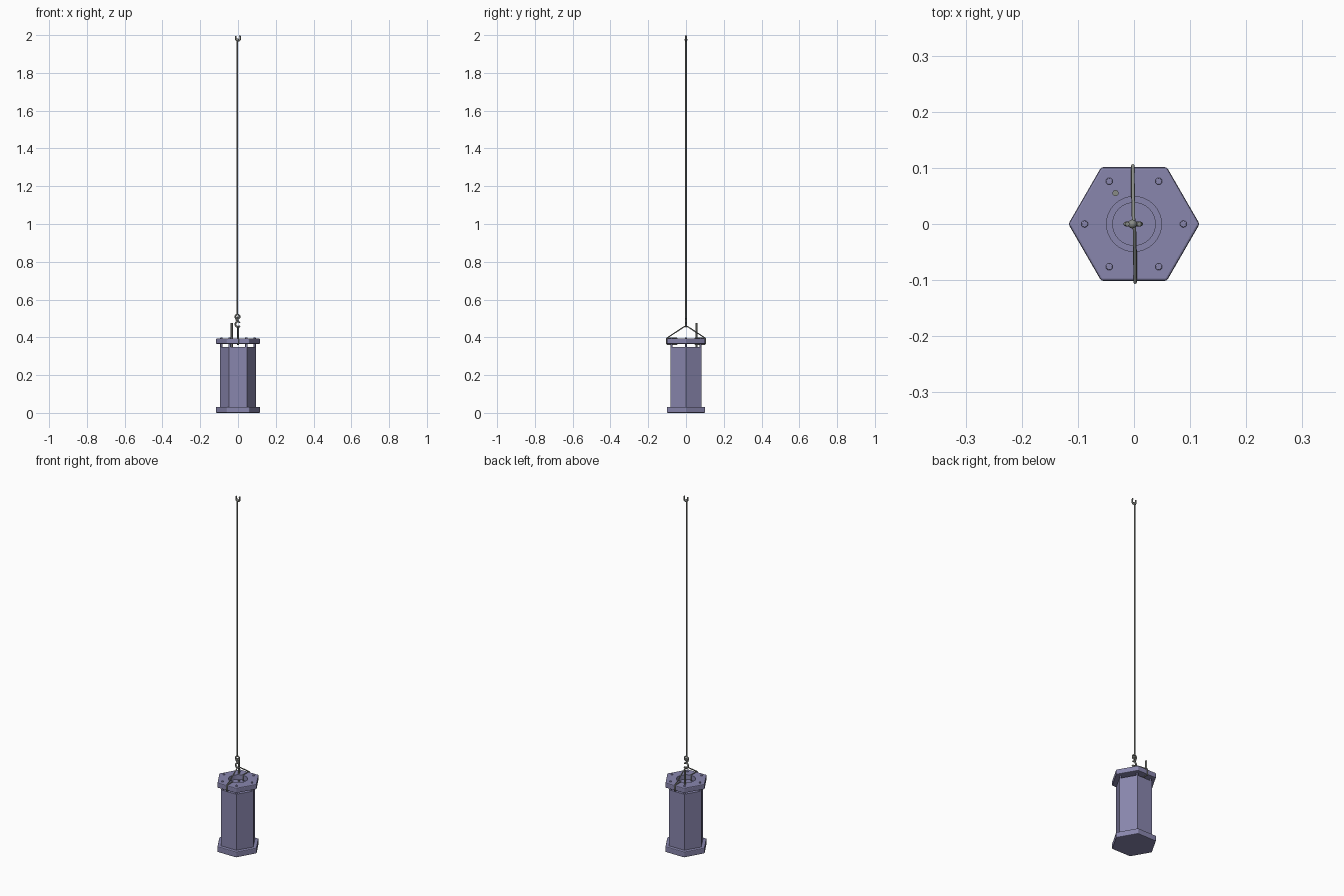
import bpy
from math import pi, sin, cos, radians

if "Cube" in bpy.data.objects:
    bpy.data.objects.remove(bpy.data.objects["Cube"])


def material(name, rgb):
    m = bpy.data.materials.new(name)
    m.diffuse_color = (*rgb, 1)
    m.use_nodes = True
    m.node_tree.nodes["Principled BSDF"].inputs["Base Color"].default_value = m.diffuse_color
    return m


PAINT = material("violet_paint", (0.25, 0.24, 0.42))
STEEL = material("steel", (0.25, 0.26, 0.24))


def prism(name, r, z0, z1, sides=6, at=(0, 0), mat=PAINT, bevel=0.0):
    bpy.ops.mesh.primitive_cylinder_add(vertices=sides, radius=r, depth=z1 - z0,
                                        location=(at[0], at[1], (z0 + z1) / 2))
    o = bpy.context.object
    o.name = name
    # six-sided parts have corners on the x axis
    if sides == 6:
        o.rotation_euler.z = radians(30)
        bpy.ops.object.transform_apply(location=False)
    if mat:
        o.data.materials.append(mat)
    if bevel:
        b = o.modifiers.new("bevel", "BEVEL")
        b.width, b.segments = bevel, 2
    if sides > 6:
        bpy.ops.object.shade_smooth_by_angle()
    return o


def wire(name, pts, r, closed=False):
    c = bpy.data.curves.new(name, "CURVE")
    c.dimensions = "3D"
    c.bevel_depth, c.bevel_resolution = r, 2
    c.use_fill_caps = True
    s = c.splines.new("POLY")
    s.points.add(len(pts) - 1)
    for p, co in zip(s.points, pts):
        p.co = (*co, 1)
    s.use_cyclic_u = closed
    o = bpy.data.objects.new(name, c)
    o.data.materials.append(STEEL)
    bpy.context.collection.objects.link(o)
    return o


def arc(x, z, r, a0, a1, n=16):
    return [(x + r * cos(radians(a0 + (a1 - a0) * i / n)), 0,
             z + r * sin(radians(a0 + (a1 - a0) * i / n))) for i in range(n + 1)]


def bore(o, r, z0, z1):
    cutter = prism(o.name + "_cutter", r, z0, z1, 32, mat=None)
    cutter.hide_render = True
    cutter.hide_set(True)
    m = o.modifiers.new("bore", "BOOLEAN")
    m.object, m.solver = cutter, "EXACT"


# hexagonal base, body and lid, with a round filling hole
prism("base", 0.117, 0.0, 0.032, bevel=0.004)
body = prism("body", 0.096, 0.03, 0.35)
bore(body, 0.038, 0.06, 0.40)
lid = prism("lid", 0.117, 0.365, 0.394, bevel=0.004)
bore(lid, 0.049, 0.33, 0.43)

# six bolts holding the lid above the body
for i in range(6):
    a = i * pi / 3
    p = (0.088 * cos(a), 0.088 * sin(a))
    prism(f"bolt_{i + 1}", 0.0062, 0.335, 0.399, 12, p, bevel=0.0015)

# vent pin standing on the lid
prism("vent_pin", 0.0055, 0.34, 0.475, 12, (-0.033, 0.055), STEEL)

# bail wire: two sloping legs and a loop around each lid edge
wire("bail", [(0.002, -0.104, 0.394), (0.001, -0.012, 0.455), (0, 0, 0.461),
              (-0.001, 0.012, 0.455), (-0.002, 0.104, 0.394)], 0.003)
for side, label in ((-1, "front"), (1, "back")):
    wire("bail_loop_" + label,
         [(-side * 0.002, side * y, z) for y, z in
          ((0.05, 0.362), (0.099, 0.362), (0.104, 0.367), (0.104, 0.392),
           (0.099, 0.397), (0.05, 0.397), (0.046, 0.393), (0.046, 0.366))],
         0.003, True)

# S-hook catching the bail, eye and long rod, open hook at the top
wire("s_hook", arc(0, 0.469, 0.014, 320, 45, 16)[::1] + arc(0, 0.497, 0.010, 270, 20, 10), 0.0045)
wire("rod_eye", arc(-0.003, 0.509, 0.012, 0, 345, 18), 0.004, True)
wire("rod", [(-0.004, 0, 0.518), (-0.004, 0, 1.972)], 0.004)
wire("top_hook", [(-0.012, 0, 1.996), (-0.012, 0, 1.986)] + arc(0, 1.982, 0.012, 180, 360)
     + [(0.012, 0, 1.989), (0.009, 0, 1.998)], 0.0042)
bpy.ops.mesh.primitive_uv_sphere_add(segments=12, ring_count=8, radius=0.008, location=(-0.003, 0, 1.975))
knob = bpy.context.object
knob.name = "hook_collar"
knob.data.materials.append(STEEL)
bpy.ops.object.shade_smooth_by_angle()
